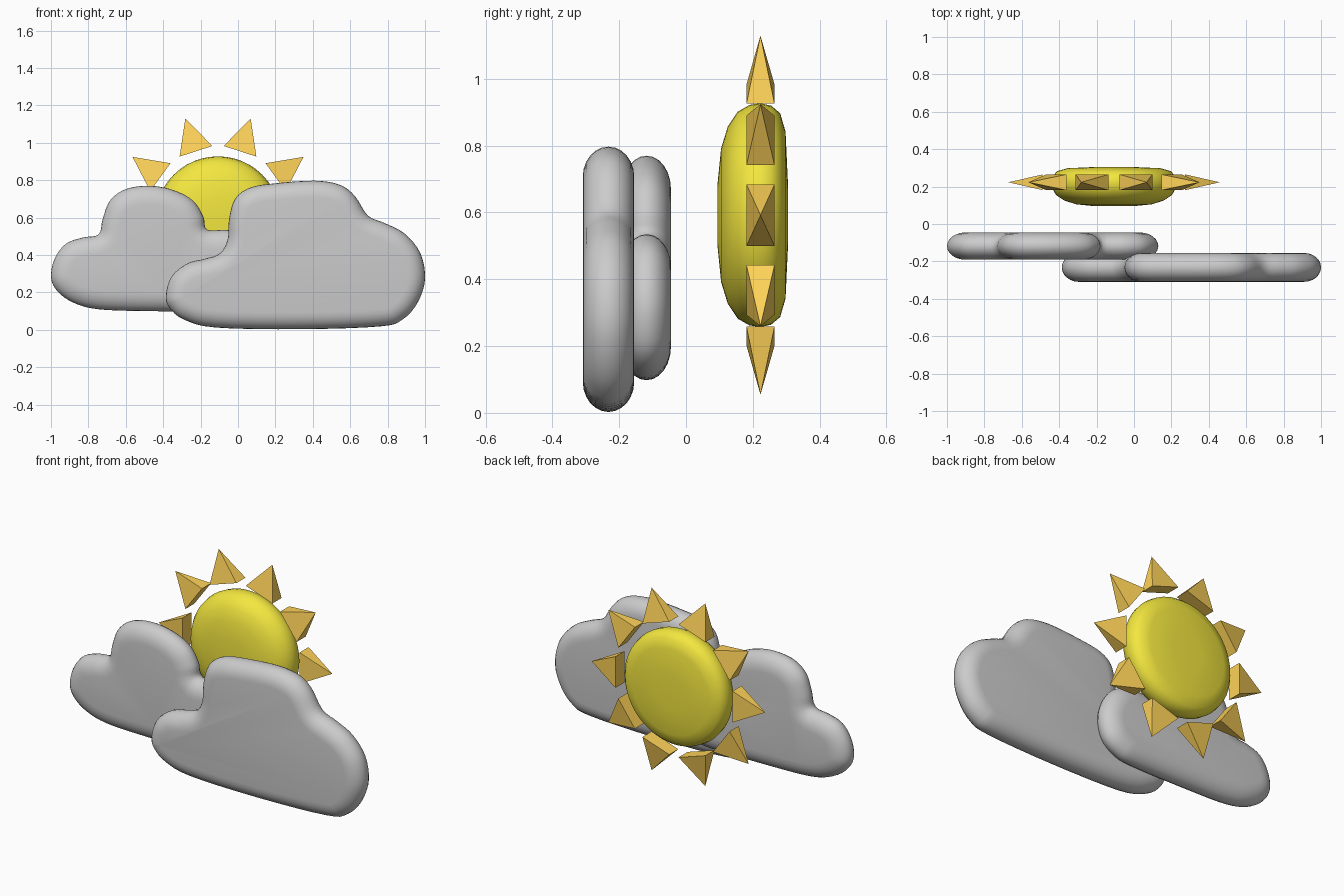
import bpy, bmesh, math
from mathutils import Vector

if "Cube" in bpy.data.objects:
    bpy.data.objects.remove(bpy.data.objects["Cube"])


def make_object(name, bm, color=None, smooth=True):
    bmesh.ops.recalc_face_normals(bm, faces=bm.faces)
    me = bpy.data.meshes.new(name)
    bm.to_mesh(me)
    bm.free()
    ob = bpy.data.objects.new(name, me)
    bpy.context.collection.objects.link(ob)
    for p in me.polygons:
        p.use_smooth = smooth
    if color:
        mat = bpy.data.materials.new(name + "_color")
        mat.diffuse_color = (*color, 1)
        mat.use_nodes = True
        mat.node_tree.nodes["Principled BSDF"].inputs["Base Color"].default_value = mat.diffuse_color
        me.materials.append(mat)
    return ob


def smooth_loop(pts, steps=4):
    # closed Catmull-Rom curve through the points
    out, n = [], len(pts)
    P = [Vector(p) for p in pts]
    for i in range(n):
        a, b, c, d = (P[(i + k) % n] for k in (-1, 0, 1, 2))
        for s in range(steps):
            t = s / steps
            out.append(0.5 * (2 * b + (c - a) * t + (2 * a - 5 * b + 4 * c - d) * t * t
                              + (3 * b - a - 3 * c + d) * t ** 3))
    return out


def bridge(bm, rings):
    for r0, r1 in zip(rings, rings[1:]):
        n = len(r0)
        for i in range(n):
            j = (i + 1) % n
            bm.faces.new((r0[i], r0[j], r1[j], r1[i]))


def cloud(name, outline, y, half, inset):
    # puffy slab: outline inset towards front and back along a rounded edge
    pts = smooth_loop(outline)
    n = len(pts)
    normals = []
    for i in range(n):
        t = pts[(i + 2) % n] - pts[i - 2]
        normals.append(Vector((t.y, -t.x)).normalized())  # inward, clockwise outline
    bm = bmesh.new()
    rings = []
    for k in range(13):
        a = math.pi * (k / 12 - 0.5)
        d = inset * (1 - math.cos(a))
        rings.append([bm.verts.new((p.x + q.x * d, y + half * math.sin(a), p.y + q.y * d))
                      for p, q in zip(pts, normals)])
    bridge(bm, rings)
    bm.faces.new(rings[0])
    bm.faces.new(rings[-1])
    return make_object(name, bm)


# Clouds
cloud("front_cloud", [
    (-.386, .18), (-.355, .285), (-.27, .355), (-.175, .38), (-.095, .41), (-.055, .485),
    (-.048, .59), (-.016, .70), (.065, .76), (.2, .783), (.41, .797), (.545, .775),
    (.625, .715), (.695, .61), (.785, .57), (.89, .515), (.975, .41), (1, .27),
    (.96, .145), (.88, .055), (.76, .018), (.33, .003), (-.12, .012), (-.29, .055),
    (-.364, .115)], -.232, .077, .09)
cloud("back_cloud", [
    (-1, .28), (-.98, .38), (-.92, .46), (-.83, .493), (-.745, .51), (-.724, .59),
    (-.685, .69), (-.6, .752), (-.47, .77), (-.34, .745), (-.24, .69), (-.185, .605),
    (-.165, .535), (-.05, .533), (.05, .49), (.11, .40), (.13, .3), (.1, .19),
    (.02, .125), (-.1, .1), (-.5, .1), (-.75, .11), (-.88, .145), (-.965, .205)],
    -.118, .073, .1)

# Sun disc: rounded profile (radius, y) turned about the y axis
CX, CZ = -0.107, 0.592
profile = [(.1, .095), (.2, .105), (.265, .125), (.31, .155), (.33, .19), (.335, .222),
           (.328, .255), (.305, .282), (.25, .298), (.1, .305)]
bm = bmesh.new()
SEG = 48
rings = [[bm.verts.new((CX + r * math.cos(2 * math.pi * i / SEG), y,
                        CZ + r * math.sin(2 * math.pi * i / SEG))) for i in range(SEG)]
         for r, y in profile]
bridge(bm, rings)
bm.faces.new(rings[0])
bm.faces.new(rings[-1])
make_object("sun_disc", bm, (.9, .8, .05))

# Sun rays: ten flat-sided pyramids
bm = bmesh.new()
for k in range(10):
    a = math.radians(36 * k)
    out = Vector((math.cos(a), 0, math.sin(a)))
    side = Vector((-math.sin(a), 0, math.cos(a)))
    c = Vector((CX, .223, CZ))
    base = [bm.verts.new(c + out * .381 + side * (.092 * s) + Vector((0, .042 * t, 0)))
            for s, t in ((-1, -1), (1, -1), (1, 1), (-1, 1))]
    tip = bm.verts.new(c + out * .565)
    bm.faces.new(base)
    for i in range(4):
        bm.faces.new((base[i], base[(i + 1) % 4], tip))
make_object("sun_rays", bm, (1, .65, .1), smooth=False)
